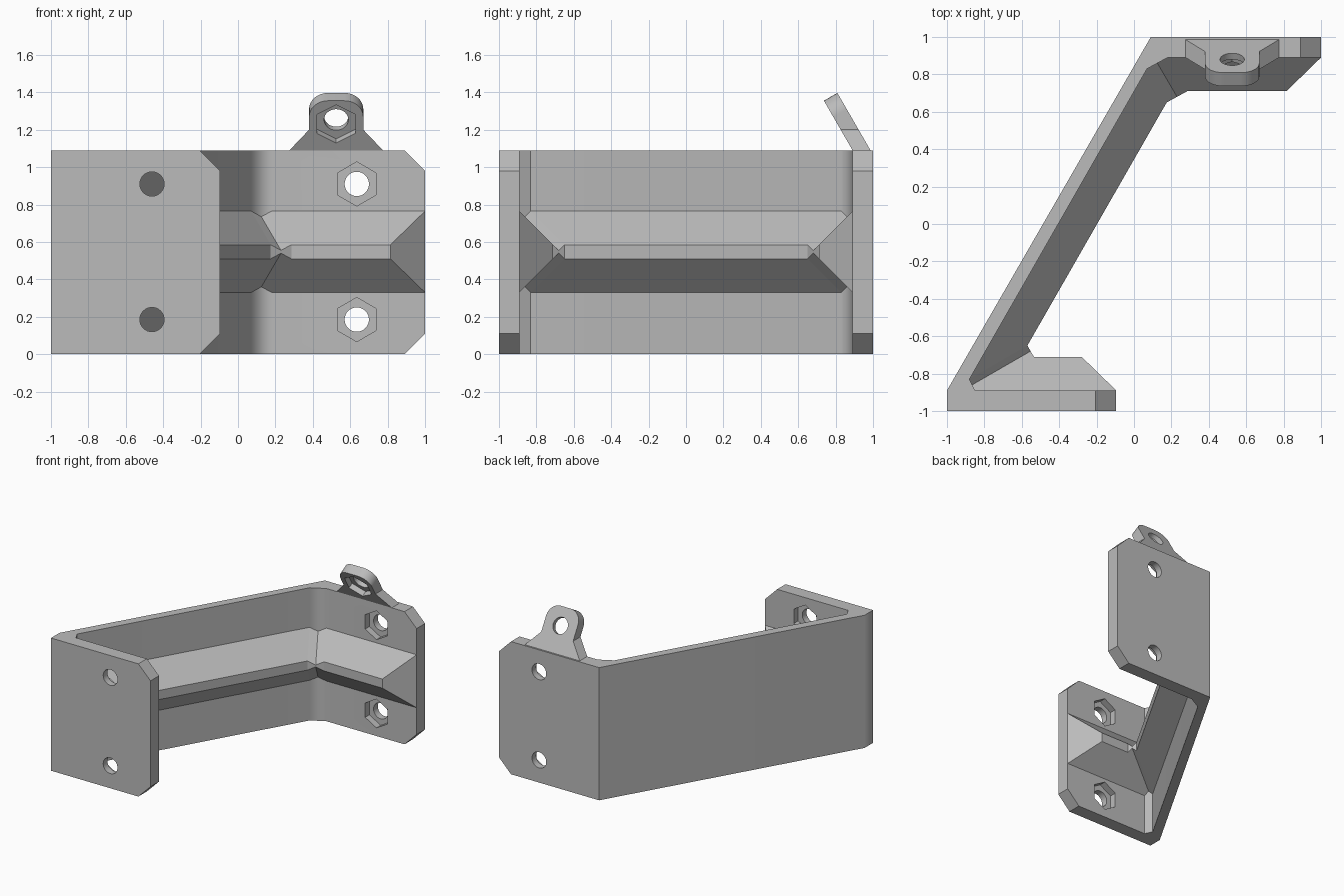
import bpy, bmesh, math
from mathutils import Matrix, Vector

cube = bpy.data.objects.get("Cube")
if cube:
    bpy.data.objects.remove(cube)

H = 1.09            # bracket height
MID = 0.5475        # rib centre height
HALF = 0.2175       # rib half height at the wall
CUT = 0.11          # corner cut, also plate thickness

grey = bpy.data.materials.new("plain grey")
grey.use_nodes = True
grey.diffuse_color = (0.5, 0.5, 0.5, 1)
grey.node_tree.nodes["Principled BSDF"].inputs["Base Color"].default_value = (0.5, 0.5, 0.5, 1)


def make(name, bm):
    bmesh.ops.recalc_face_normals(bm, faces=bm.faces)
    mesh = bpy.data.meshes.new(name)
    bm.to_mesh(mesh)
    bm.free()
    mesh.materials.append(grey)
    ob = bpy.data.objects.new(name, mesh)
    bpy.context.collection.objects.link(ob)
    return ob


def activate(ob):
    bpy.ops.object.select_all(action='DESELECT')
    ob.select_set(True)
    bpy.context.view_layer.objects.active = ob


def loft(name, first, last):
    """Solid between two matching closed loops."""
    bm = bmesh.new()
    a = [bm.verts.new(p) for p in first]
    b = [bm.verts.new(p) for p in last]
    bm.faces.new(a)
    bm.faces.new(b)
    for i in range(len(a)):
        j = (i + 1) % len(a)
        bm.faces.new((a[i], a[j], b[j], b[i]))
    return make(name, bm)


def drill(ob, sides, radius, centre, axis, start, end):
    """Cut a round or hexagonal hole running along axis from start to end."""
    axis = Vector(axis).normalized()
    side = Vector((1, 0, 0))
    frame = Matrix((side, axis.cross(side), axis)).transposed().to_4x4()
    frame.translation = Vector(centre) + axis * (start + end) / 2
    bm = bmesh.new()
    bmesh.ops.create_cone(bm, cap_ends=True, segments=sides, radius1=radius,
                          radius2=radius, depth=abs(end - start), matrix=frame)
    cutter = make("hole_cutter", bm)
    cutter.hide_render = True
    mod = ob.modifiers.new("hole", 'BOOLEAN')
    mod.operation = 'DIFFERENCE'
    mod.solver = 'EXACT'
    mod.object = cutter
    activate(ob)
    bpy.ops.object.modifier_apply(modifier=mod.name)
    bpy.data.objects.remove(cutter)


def nut_hole(ob, centre, axis, thickness, pocket):
    """Screw hole with a hexagonal nut pocket sunk from the centre point."""
    drill(ob, 32, 0.065, centre, axis, -0.04, thickness + 0.05)
    drill(ob, 6, 0.118, centre, axis, -0.04, pocket)


def finish(ob):
    activate(ob)
    bpy.ops.object.shade_smooth_by_angle(angle=math.radians(32))
    mod = ob.modifiers.new("weighted", 'WEIGHTED_NORMAL')
    mod.keep_sharp = True


# Bent wall with its two end plates
plan = [(-1, -1), (-0.095, -1), (-0.095, -0.89), (-0.85, -0.89), (-0.88, -0.83),
        (0.07, 0.83), (0.18, 0.89), (1, 0.89), (1, 1), (0.09, 1), (-1, -0.89)]
body = loft("bracket_wall", [(x, y, 0) for x, y in plan], [(x, y, H) for x, y in plan])

# Cut corners on the free plate ends
bm = bmesh.new()
bm.from_mesh(body.data)
corners = []
for e in bm.edges:
    p, q = (v.co for v in e.verts)
    if abs(p.z - q.z) < 0.001 and any(abs(p.x - x) + abs(q.x - x) < 0.001 for x in (-0.095, 1)):
        corners.append(e)
bmesh.ops.bevel(bm, geom=corners, offset=CUT, segments=1, affect='EDGES')
bm.to_mesh(body.data)
bm.free()

# Screw holes, two in each plate
for z in (0.185, 0.91):
    nut_hole(body, (-0.46, -0.89, z), (0, -1, 0), CUT, 0.055)
    nut_hole(body, (0.635, 0.89, z), (0, 1, 0), CUT, 0.055)
finish(body)

# Tapered rib along the inside: wall point, ridge point, and depth lost at bends
stations = [((-0.095, -0.89), (-0.28, -0.71), 0),
            ((-0.85, -0.89), (-0.535, -0.71), 0),
            ((-0.865, -0.86), (-0.553, -0.68), 0.03),
            ((-0.88, -0.83), (-0.57, -0.65), 0),
            ((0.07, 0.83), (0.175, 0.65), 0),
            ((0.125, 0.86), (0.23, 0.68), 0.03),
            ((0.18, 0.89), (0.285, 0.71), 0),
            ((1, 0.89), (0.815, 0.71), 0)]
bm = bmesh.new()
rings = []
for i, (wall, ridge, loss) in enumerate(stations):
    wall, ridge = Vector(wall), Vector(ridge)
    step = (ridge - wall) * 0.1
    tail = wall - step
    if i in (0, len(stations) - 1):
        tail.x = wall.x + step.x
    base, tip = HALF - loss, HALF - 0.18 - loss
    section = [(tail, base), (wall, base), (ridge, tip),
               (ridge, -tip), (wall, -base), (tail, -base)]
    rings.append([bm.verts.new((p.x, p.y, MID + h)) for p, h in section])
for a, b in zip(rings, rings[1:]):
    for i in range(6):
        j = (i + 1) % 6
        bm.faces.new((a[i], a[j], b[j], b[i]))
for r in (rings[0], rings[-1]):
    bm.faces.new((r[0], r[1], r[4], r[5]))
    bm.faces.new(r[1:5])
rib = make("inner_rib", bm)

# Leaning tab on the back plate: flared foot and rounded top
LEAN = math.radians(30)
UP = Vector((0, -math.sin(LEAN), math.cos(LEAN)))
BACK = Vector((0, math.cos(LEAN), math.sin(LEAN)))
FOOT = Vector((0.525, 0.89, H))
THICK, TOP, ROUND, WIDE = 0.083, 0.306, 0.1, 0.145
half = [(0.25, -0.01), (0.25, 0), (WIDE, 0.127)]
for i in range(9):
    t = math.radians(90) * i / 8
    half.append((WIDE - ROUND + ROUND * math.cos(t), TOP - ROUND + ROUND * math.sin(t)))
outline = half + [(-x, v) for x, v in reversed(half)]
front = [FOOT + Vector((x, 0, 0)) + UP * v for x, v in outline]
# the foot is cut level, the round top square to the tab
back = [p + (BACK * THICK if v > 0.15 else Vector((0, THICK / math.cos(LEAN), 0)))
        for p, (x, v) in zip(front, outline)]
tab = loft("top_tab", front, back)
nut_hole(tab, FOOT + UP * 0.163, BACK, THICK, 0.045)
finish(tab)
